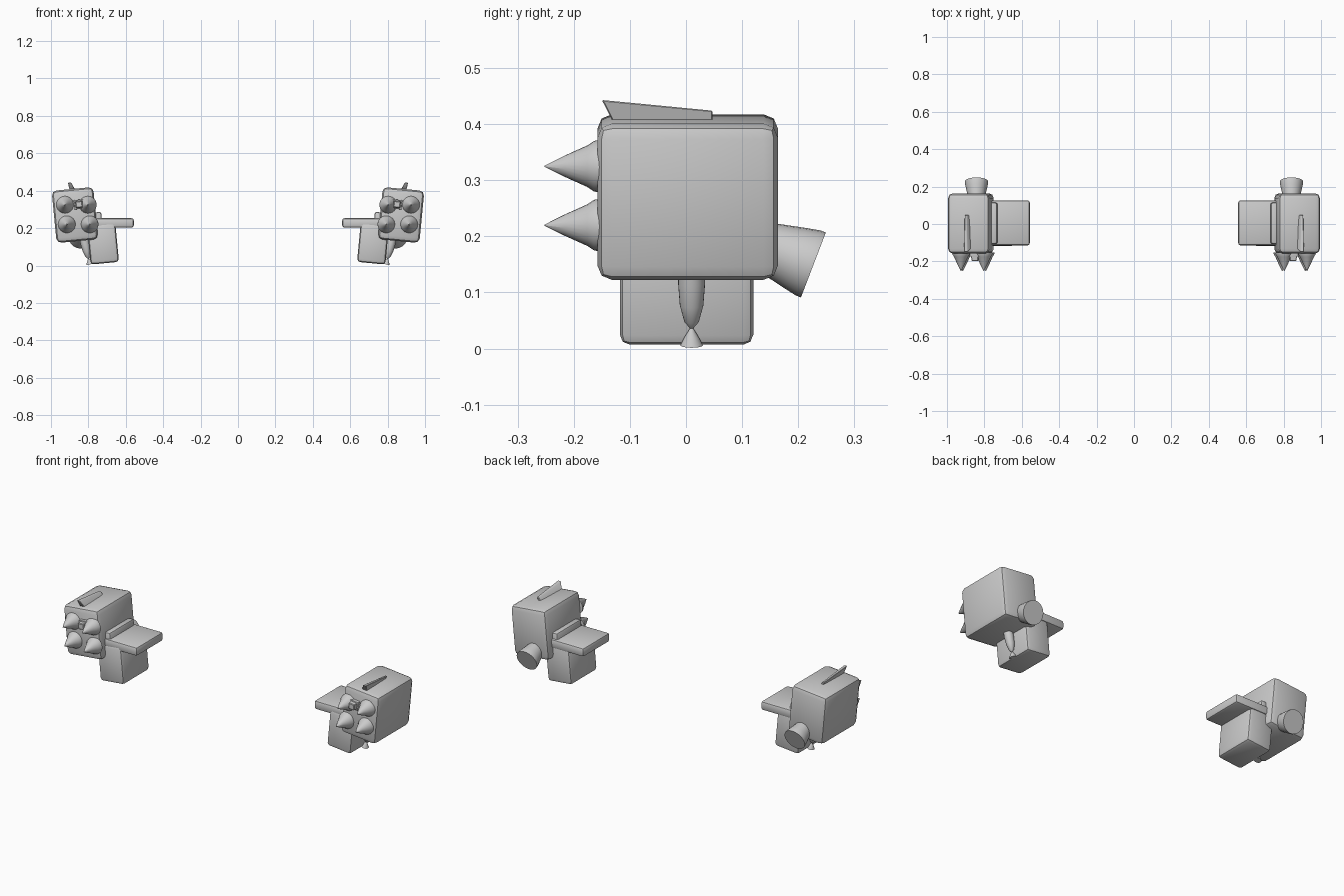
import bpy, bmesh
from math import radians, pi
from mathutils import Matrix, Vector

if "Cube" in bpy.data.objects:
    bpy.data.objects.remove(bpy.data.objects["Cube"])

GREY = (0.6, 0.6, 0.6, 1)
mat = bpy.data.materials.new("plain grey")
mat.use_nodes = True
mat.diffuse_color = GREY
mat.node_tree.nodes["Principled BSDF"].inputs["Base Color"].default_value = GREY
LEAN = radians(5.5)


def finish(name, bm, matrix, bevel=0, segments=2):
    """Bevel, place and smooth a left part, then add its right-hand mirror."""
    if bevel:
        bmesh.ops.bevel(bm, geom=bm.edges[:], offset=bevel, segments=segments,
                        affect='EDGES', profile=0.5, clamp_overlap=True)
    bm.transform(matrix)
    for side, sx in (("left", 1), ("right", -1)):
        part = bm.copy()
        if sx < 0:
            part.transform(Matrix.Diagonal((-1, 1, 1, 1)))
        bmesh.ops.recalc_face_normals(part, faces=part.faces)
        mesh = bpy.data.meshes.new(f"{side}_{name}")
        part.to_mesh(mesh)
        part.free()
        mesh.materials.append(mat)
        obj = bpy.data.objects.new(f"{side}_{name}", mesh)
        bpy.context.collection.objects.link(obj)
        bpy.ops.object.select_all(action='DESELECT')
        obj.select_set(True)
        bpy.context.view_layer.objects.active = obj
        bpy.ops.object.shade_smooth_by_angle(angle=radians(32))
    bm.free()


def box(name, centre, size, bevel, lean=0, segments=2, taper=1):
    """Bevelled box; taper scales the -y end."""
    bm = bmesh.new()
    bmesh.ops.create_cube(bm, size=1)
    for v in bm.verts:
        k = taper if v.co.y < 0 else 1
        v.co = Vector((v.co.x * size[0] * k, v.co.y * size[1], v.co.z * size[2] * k))
    finish(name, bm, Matrix.Translation(centre) @ Matrix.Rotation(lean, 4, 'Y'), bevel, segments)


def lathe(name, start, direction, profile, steps=24):
    """Revolve (radius, distance) points round an axis."""
    bm = bmesh.new()
    verts = [bm.verts.new((r, 0, h)) for r, h in [(0, profile[0][1])] + profile + [(0, profile[-1][1])]]
    edges = [bm.edges.new(pair) for pair in zip(verts, verts[1:])]
    bmesh.ops.spin(bm, geom=verts + edges, cent=(0, 0, 0), axis=(0, 0, 1),
                   angle=2 * pi, steps=steps)
    bmesh.ops.remove_doubles(bm, verts=bm.verts, dist=0.0003)
    turn = Vector((0, 0, 1)).rotation_difference(Vector(direction)).to_matrix().to_4x4()
    finish(name, bm, Matrix.Translation(start) @ turn)


# Main leaning block, lower block, shelf and hinge strip
box("pod", (0.872, 0.003, 0.27), (0.223, 0.322, 0.28), 0.026, LEAN)
box("lower_block", (0.722, 0.001, 0.118), (0.152, 0.238, 0.212), 0.018, LEAN)
box("shelf", (0.70, 0.006, 0.228), (0.286, 0.24, 0.05), 0.012)
box("hinge_strip", (0.75, 0.004, 0.24), (0.045, 0.22, 0.09), 0.01, LEAN)

# Four flared spikes on the front
spike = [(0.047, 0), (0.045, 0.012), (0.037, 0.024), (0.019, 0.064), (0.001, 0.1)]
for row, z, shift in (("upper", 0.325, 0.004), ("lower", 0.22, -0.006)):
    for spot, x in (("inner", 0.799), ("outer", 0.921)):
        lathe(f"{row}_{spot}_spike", (x + shift, -0.152, z), (0, -1, 0), spike)

# Small stepped box between the upper spikes
box("front_socket", (0.85, -0.16, 0.327), (0.053, 0.03, 0.05), 0.003, LEAN)
box("front_stud", (0.85, -0.17, 0.327), (0.046, 0.054, 0.044), 0.003, LEAN, 1, 0.75)

# Flared nozzle at the back, pointing down
lathe("nozzle", (0.842, 0.115, 0.192), (0, 0.934, -0.358),
      [(0.038, 0), (0.047, 0.04), (0.057, 0.085), (0.062, 0.11), (0.062, 0.12)])

# Thin hourglass strut under the pod
lathe("strut", (0.826, 0.01, 0.15), (-0.23, 0, -0.97),
      [(0.023, 0), (0.024, 0.035), (0.021, 0.075), (0.013, 0.105),
       (0.003, 0.117), (0.012, 0.132), (0.02, 0.148)])

# Blade fin on top, leaning outward and thinning to the back
bm = bmesh.new()
rings = []
for x, half in ((0.884, 0.016), (0.9, 0.009)):
    top = x > 0.89
    front = (-0.15, 0.443) if top else (-0.128, 0.4)
    back = (0.047, 0.424) if top else (0.047, 0.4)
    rings.append([bm.verts.new((x - half, *front)), bm.verts.new((x + half, *front)),
                  bm.verts.new((x + half * 0.6, *back)), bm.verts.new((x - half * 0.6, *back))])
low, high = rings
bm.faces.new(low)
bm.faces.new(high)
for i in range(4):
    j = (i + 1) % 4
    bm.faces.new((low[i], low[j], high[j], high[i]))
finish("fin", bm, Matrix(), 0.002, 1)
